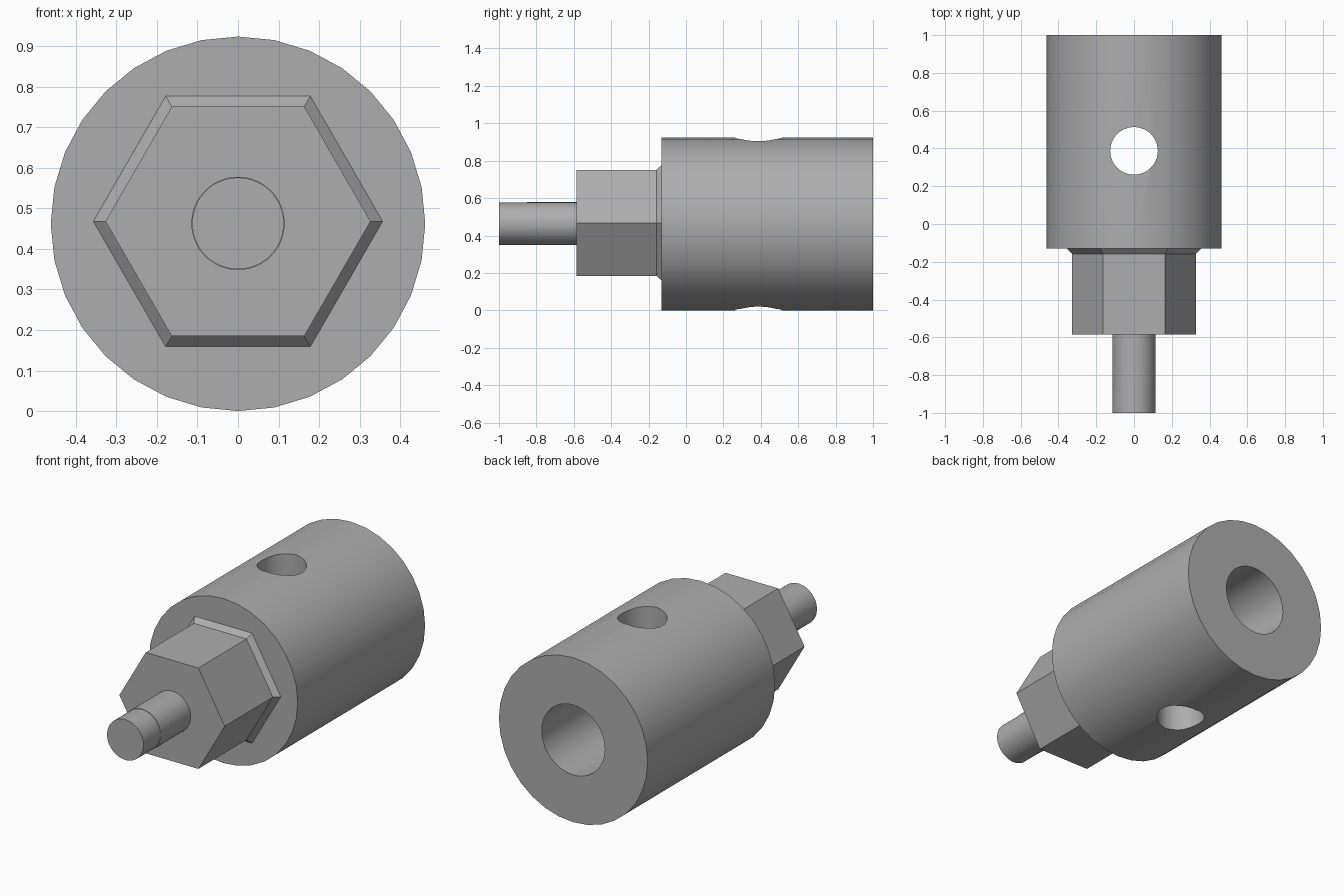
import bpy
import math

AXIS_Z = 0.462
HEX_Z = 0.468

cube = bpy.data.objects.get("Cube")
if cube:
    bpy.data.objects.remove(cube, do_unlink=True)

steel = bpy.data.materials.new("steel grey")
steel.use_nodes = True
colour = (0.42, 0.42, 0.42, 1)
steel.diffuse_color = colour
steel.node_tree.nodes["Principled BSDF"].inputs["Base Color"].default_value = colour


def lathe(name, profile, sides, z, start=0.0):
    """Closed solid along y from (y, radius) rings."""
    verts = []
    for y, r in profile:
        for i in range(sides):
            a = start + math.tau * i / sides
            verts.append((r * math.cos(a), y, z + r * math.sin(a)))
    faces = [tuple(range(sides)), tuple(reversed(range(len(verts) - sides, len(verts))))]
    for ring in range(len(profile) - 1):
        b = ring * sides
        for i in range(sides):
            j = (i + 1) % sides
            faces.append((b + i, b + sides + i, b + sides + j, b + j))
    mesh = bpy.data.meshes.new(name)
    mesh.from_pydata(verts, [], faces)
    mesh.materials.append(steel)
    obj = bpy.data.objects.new(name, mesh)
    bpy.context.collection.objects.link(obj)
    return obj


def smooth(obj):
    bpy.ops.object.select_all(action='DESELECT')
    obj.select_set(True)
    bpy.context.view_layer.objects.active = obj
    bpy.ops.object.shade_smooth_by_angle(angle=math.radians(30))


def drill(target, cutter):
    """Subtract a cutter from a part, then discard the cutter."""
    bpy.context.view_layer.objects.active = target
    mod = target.modifiers.new(cutter.name, 'BOOLEAN')
    mod.operation = 'DIFFERENCE'
    mod.solver = 'EXACT'
    mod.object = cutter
    bpy.ops.object.modifier_apply(modifier=mod.name)
    bpy.data.objects.remove(cutter, do_unlink=True)


# Cylindrical socket body with an axial bore and a vertical cross hole
body = lathe("socket_body", [(-0.13, 0.462), (1.0, 0.462)], 32, AXIS_Z)
drill(body, lathe("bore_cutter", [(0.1, 0.196), (1.1, 0.196)], 48, AXIS_Z))
bpy.ops.mesh.primitive_cylinder_add(vertices=48, radius=0.126, depth=1.4,
                                    location=(0, 0.387, AXIS_Z))
cross = bpy.context.object
cross.name = "cross_hole_cutter"
cross.data.materials.append(steel)
drill(body, cross)
smooth(body)

# Hexagonal shank flaring out where it meets the body
lathe("hex_shank", [(-0.585, 0.327), (-0.158, 0.327), (-0.129, 0.358)], 6, HEX_Z)

# Round pilot pin with a slightly reduced tip
pin = lathe("pilot_pin", [(-1.0, 0.113), (-0.85, 0.113), (-0.85, 0.115), (-0.58, 0.115)],
            64, AXIS_Z + 0.001)
smooth(pin)
